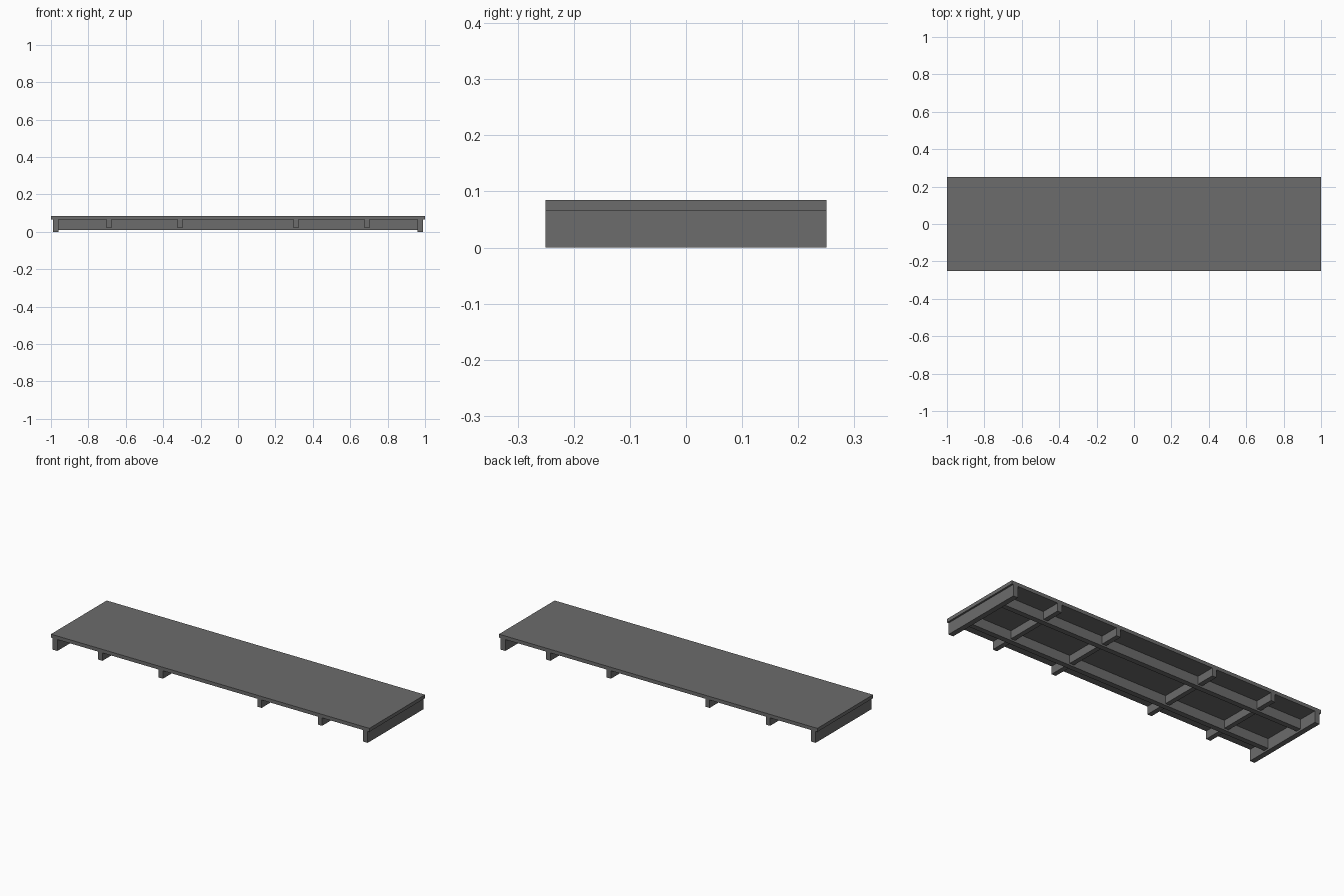
import bpy
import bmesh
from mathutils import Matrix, Vector

if "Cube" in bpy.data.objects:
    bpy.data.objects.remove(bpy.data.objects["Cube"], do_unlink=True)

# One dark grey for the whole platform
GREY = (0.15, 0.15, 0.15, 1.0)
grey = bpy.data.materials.new("dark_grey")
grey.use_nodes = True
grey.diffuse_color = GREY
grey.node_tree.nodes["Principled BSDF"].inputs["Base Color"].default_value = GREY

LENGTH, WIDTH = 2.0, 0.5
DECK_BOTTOM, DECK_TOP = 0.065, 0.085


def box(name, x, y, size_x, size_y, bottom, top):
    """Box centred on x, y and spanning bottom to top."""
    bm = bmesh.new()
    place = Matrix.Translation(Vector((x, y, (bottom + top) / 2)))
    scale = Matrix.Diagonal((size_x, size_y, top - bottom, 1))
    bmesh.ops.create_cube(bm, size=1, matrix=place @ scale)
    mesh = bpy.data.meshes.new(name)
    bm.to_mesh(mesh)
    bm.free()
    mesh.materials.append(grey)
    obj = bpy.data.objects.new(name, mesh)
    bpy.context.collection.objects.link(obj)


# Flat deck board
box("deck", 0, 0, LENGTH, WIDTH, DECK_BOTTOM, DECK_TOP)

for side, sign in (("left", 1), ("right", -1)):
    # Deep beam set slightly in from each end
    box(side + "_end_beam", sign * 0.975, 0, 0.03, WIDTH, 0, DECK_BOTTOM)
    # Shallow cross beams
    box(side + "_outer_cross_beam", sign * 0.69, 0, 0.027, WIDTH, 0.02, DECK_BOTTOM)
    box(side + "_inner_cross_beam", sign * 0.31, 0, 0.027, WIDTH, 0.02, DECK_BOTTOM)

# Long beams running between the end beams
for side, sign in (("back", 1), ("front", -1)):
    box(side + "_long_beam", 0, sign * 0.125, 1.92, 0.03, 0.01, DECK_BOTTOM)
